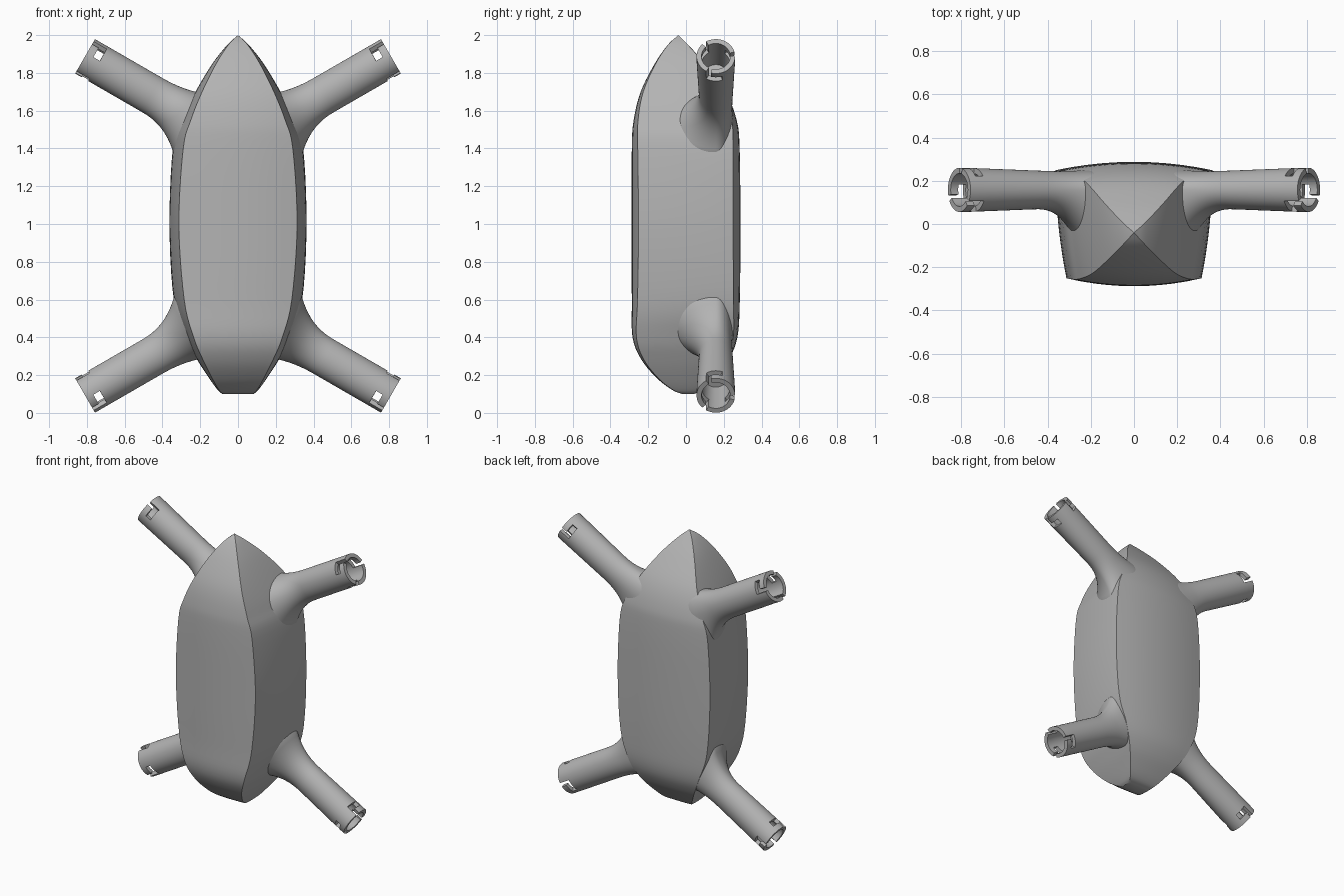
import bpy
import bmesh
from math import sin, cos, radians
from mathutils import Vector

cube = bpy.data.objects.get("Cube")
if cube:
    bpy.data.objects.remove(cube, do_unlink=True)

grey = bpy.data.materials.new("plain_grey")
grey.use_nodes = True
grey.diffuse_color = (0.45, 0.45, 0.45, 1)
grey.node_tree.nodes["Principled BSDF"].inputs["Base Color"].default_value = (0.45, 0.45, 0.45, 1)


def finish(name, bm, wall=0):
    """Turn a bmesh into a smooth object, with an optional inward wall."""
    mesh = bpy.data.meshes.new(name)
    bm.to_mesh(mesh)
    bm.free()
    obj = bpy.data.objects.new(name, mesh)
    bpy.context.collection.objects.link(obj)
    mesh.materials.append(grey)
    bpy.ops.object.select_all(action='DESELECT')
    obj.select_set(True)
    bpy.context.view_layer.objects.active = obj
    if wall:
        mod = obj.modifiers.new("wall", 'SOLIDIFY')
        mod.thickness = wall
        mod.offset = -1
        bpy.ops.object.modifier_apply(modifier=mod.name)
    bpy.ops.object.shade_smooth_by_angle(angle=radians(32))
    return obj


def skin(bm, rings, keep=lambda i, j: True):
    """Join successive closed rings of points with quads."""
    rows = [[bm.verts.new(p) for p in ring] for ring in rings]
    n = len(rows[0])
    for i in range(len(rows) - 1):
        for j in range(n):
            if keep(i, j):
                k = (j + 1) % n
                bm.faces.new((rows[i][j], rows[i + 1][j], rows[i + 1][k], rows[i][k]))
    return rows


def spline(keys, steps):
    """Smooth rows of values through the key rows."""
    keys = [Vector(k) for k in keys]
    padded = [2 * keys[0] - keys[1]] + keys + [2 * keys[-1] - keys[-2]]
    for a, b, c, d in zip(padded, padded[1:], padded[2:], padded[3:]):
        for s in range(steps):
            t = s / steps
            yield (b * 2 + (c - a) * t + (a * 2 - b * 5 + c * 4 - d) * t ** 2
                   + (b * 3 - a - c * 3 + d) * t ** 3) / 2
    yield keys[-1]


# Body: four bowed sides; height, front and back half width, front and back depth
body_keys = [
    (2.0, 0, 0, -.04, -.04), (1.95, .05, .055, -.095, .01),
    (1.85, .115, .135, -.165, .10), (1.7, .19, .225, -.24, .21),
    (1.55, .25, .30, -.277, .268), (1.4, .29, .345, -.287, .284),
    (1.0, .313, .363, -.288, .288), (.6, .285, .34, -.287, .285),
    (.4, .235, .275, -.283, .272), (.28, .185, .215, -.235, .225),
    (.18, .135, .15, -.15, .15), (.12, .1, .105, -.07, .09),
    (.1, .08, .08, -.02, .04)]


def body_ring(row):
    z, wf, wb, yf, yb = row
    cf = yf + .036 * (wf / .31) ** 2
    cb = yb - .038 * (wb / .36) ** 2
    if cf > cb:
        cf = cb = (cf + cb) / 2
    corners = [Vector((-wf, cf, z)), Vector((wf, cf, z)),
               Vector((wb, cb, z)), Vector((-wb, cb, z))]
    bows = [Vector((0, yf - cf, 0)), Vector((.035 * wb, 0, 0)),
            Vector((0, yb - cb, 0)), Vector((-.035 * wb, 0, 0))]
    points = []
    for q in range(4):
        for s in range(10):
            t = s / 10
            points.append(corners[q].lerp(corners[(q + 1) % 4], t) + bows[q] * 4 * t * (1 - t))
    return points


bm = bmesh.new()
rows = skin(bm, [body_ring(r) for r in spline(body_keys, 5)])
bm.faces.new(rows[-1])
bmesh.ops.remove_doubles(bm, verts=bm.verts, dist=.0005)
bmesh.ops.recalc_face_normals(bm, faces=bm.faces)
finish("body", bm)

# Arms: round tubes at thirty degrees, flared into the body, slotted at the mouth
ALONG = Vector((cos(radians(30)), 0, sin(radians(30))))
ACROSS = Vector((-sin(radians(30)), 0, cos(radians(30))))
SEGMENTS = 72
MOUTH, LEG_OUT, LEG_IN, ROOT = 1.645, 1.605, 1.565, .94
stations = [ROOT + (1.24 - ROOT) * i / 14 for i in range(15)] + [1.4, LEG_IN, LEG_OUT, MOUTH]


def arm_ring(a, sx, sz, inset=0):
    flare = (max(0, 1.24 - max(a, .97)) / .24) ** 2.3
    grow = min(1, max(0, (a - 1.1) / .5))
    centre = ALONG * a + ACROSS * 1.23 + Vector((0, .158, 0))
    ring = []
    for j in range(SEGMENTS):
        phi = 2 * radians(180) * j / SEGMENTS
        c, s = cos(phi), sin(phi)
        ry = .085 + .017 * grow + flare * (.13 if c > 0 else .005) - inset
        rn = .105 + flare * (.04 if s > 0 else .09) - inset
        p = centre - Vector((0, ry * c, 0)) + ACROSS * rn * s
        ring.append(Vector((p.x * sx, p.y, .99 + (p.z - .99) * sz)))
    return ring


def solid_cell(i, j):
    """False where one of the three hooked slots passes."""
    angle = (j * 360 / SEGMENTS) % 120
    if stations[i] == LEG_IN:
        return not 10 <= angle < 60
    if stations[i] == LEG_OUT:
        return not 45 <= angle < 60
    return True


for level, sz in (("upper", 1), ("lower", -1)):
    for side, sx in (("left", 1), ("right", -1)):
        bm = bmesh.new()
        skin(bm, [arm_ring(a, sx, sz) for a in stations], solid_cell)
        loose = [v for v in bm.verts if not v.link_faces]
        bmesh.ops.delete(bm, geom=loose, context='VERTS')
        if sx * sz < 0:
            bmesh.ops.reverse_faces(bm, faces=bm.faces)
        finish(f"{level}_{side}_arm", bm, .026)

        # Floor inside the socket
        bm = bmesh.new()
        face = bm.faces.new([bm.verts.new(p) for p in arm_ring(1.42, sx, sz, .015)])
        face.normal_update()
        if face.normal.x * sx < 0:
            face.normal_flip()
        finish(f"{level}_{side}_socket_floor", bm)
